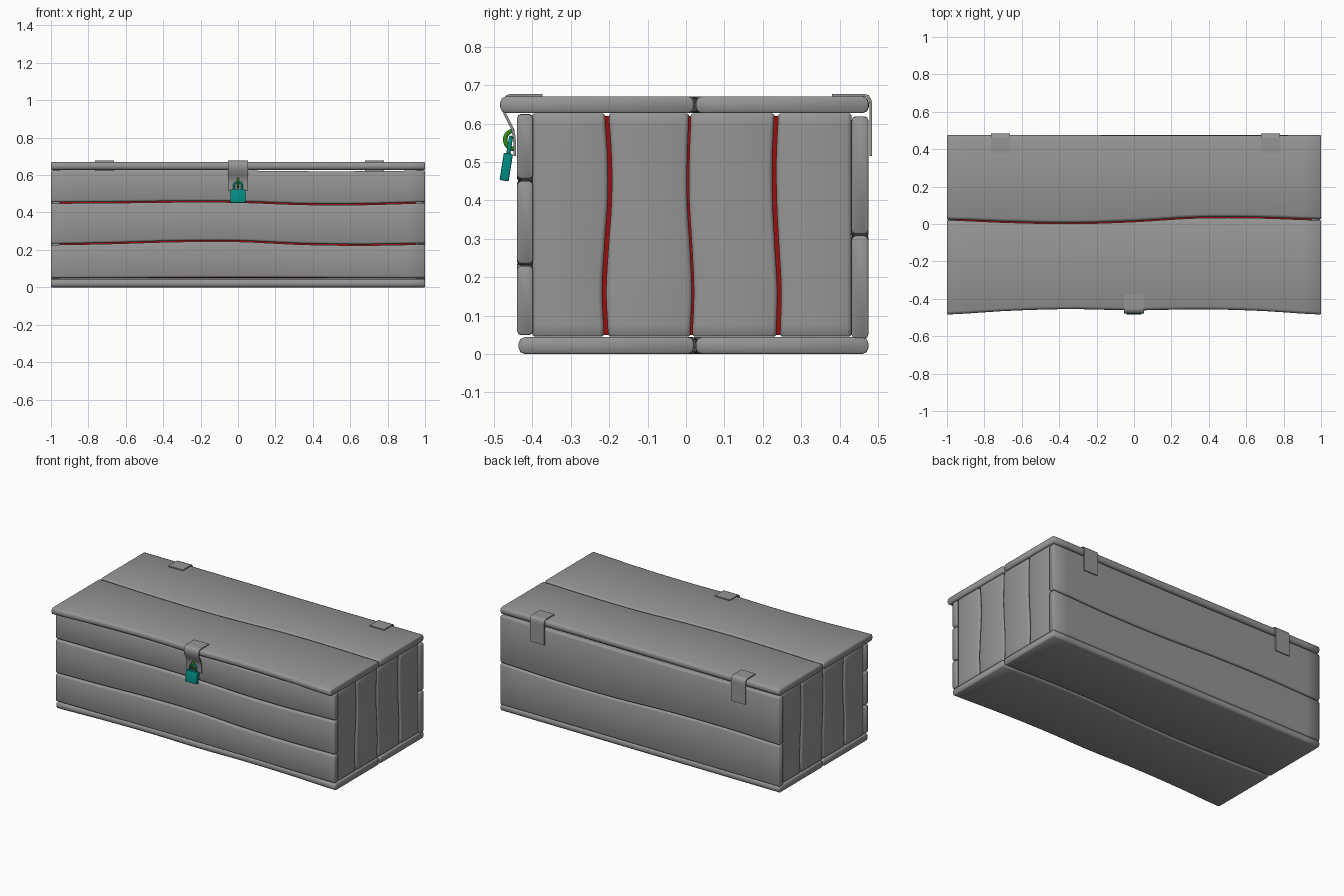
import bpy, bmesh, math
from mathutils import Vector, Matrix

if "Cube" in bpy.data.objects:
    bpy.data.objects.remove(bpy.data.objects["Cube"])


def colour(name, rgb):
    m = bpy.data.materials.new(name)
    m.diffuse_color = (*rgb, 1)
    m.use_nodes = True
    m.node_tree.nodes["Principled BSDF"].inputs["Base Color"].default_value = m.diffuse_color
    return m


GREY = colour("dark_grey", (0.3, 0.3, 0.3))
RED = colour("red_lining", (0.33, 0.004, 0.004))
TEAL = colour("teal_metal", (0.0, 0.26, 0.23))
GREEN = colour("green_metal", (0.03, 0.27, 0.01))


def smooth(ob, angle):
    bpy.ops.object.select_all(action='DESELECT')
    ob.select_set(True)
    bpy.context.view_layer.objects.active = ob
    bpy.ops.object.shade_smooth_by_angle(angle=math.radians(angle))


def finish(name, bm, mat=GREY, angle=60):
    bmesh.ops.recalc_face_normals(bm, faces=bm.faces)
    me = bpy.data.meshes.new(name)
    bm.to_mesh(me)
    bm.free()
    ob = bpy.data.objects.new(name, me)
    bpy.context.collection.objects.link(ob)
    me.materials.append(mat)
    smooth(ob, angle)
    return ob


def wave(ctrl, u):
    # smooth curve through evenly spaced values
    n = len(ctrl) - 1
    if n == 0:
        return ctrl[0]
    i = min(int(u * n), n - 1)
    f = u * n - i
    a, b, c, d = (ctrl[max(0, min(n, i + k))] for k in (-1, 0, 1, 2))
    return 0.5 * (2 * b + (c - a) * f + (2 * a - 5 * b + 4 * c - d) * f ** 2
                  + (3 * b - a - 3 * c + d) * f ** 3)


def plank(name, t0, t1, lo, hi, d0, d1, axes, r=0.011, steps=20, segs=2):
    # rounded section swept between two wavy edges, ends chamfered; axes = (length, width, depth)
    bm = bmesh.new()
    rings = []
    cham = 0.004
    e = cham / (t1 - t0)
    stations = [(0, cham), (e, 0)] + [(i / steps, 0) for i in range(1, steps)] + [(1 - e, 0), (1, cham)]
    for u, shrink in stations:
        a, b = wave(lo, u), wave(hi, u)
        rr = r - shrink
        ring = []
        for k, (s, d) in enumerate(((b - r, d1 - r), (a + r, d1 - r), (a + r, d0 + r), (b - r, d0 + r))):
            for j in range(segs + 1):
                ang = math.radians(90 * k + 90 / segs * j)
                co = Vector()
                co[axes[0]] = t0 + (t1 - t0) * u
                co[axes[1]] = s + rr * math.cos(ang)
                co[axes[2]] = d + rr * math.sin(ang)
                ring.append(bm.verts.new(co))
        rings.append(ring)
    for p, q in zip(rings, rings[1:]):
        for k in range(len(p)):
            m = (k + 1) % len(p)
            bm.faces.new((p[k], p[m], q[m], q[k]))
    bm.faces.new(rings[0])
    bm.faces.new(rings[-1])
    return finish(name, bm)


def shift(ctrl, v):
    return [c + v for c in ctrl]


# lid and base, two boards each
seam = [0.023, 0.01, 0.004, 0.014, 0.034, 0.034, 0.023]
lid_front = [-0.484, -0.464, -0.455, -0.462, -0.456, -0.464, -0.484]
flat = (0, 1, 2)
plank("lid_front_board", -1, 1, lid_front, shift(seam, -0.0025), 0.627, 0.671, flat, 0.016)
plank("lid_back_board", -1, 1, shift(seam, 0.0025), [0.476, 0.475, 0.473, 0.475], 0.627, 0.671, flat, 0.016)
base_front = [-0.436, -0.42, -0.413, -0.42, -0.414, -0.42, -0.436]
plank("base_front_board", -1, 1, base_front, shift(seam, -0.0025), 0, 0.044, flat, 0.016)
plank("base_back_board", -1, 1, shift(seam, 0.0025), [0.475], 0, 0.044, flat, 0.016)

# front wall, three boards
low = [0.230, 0.236, 0.246, 0.247, 0.232, 0.227, 0.232]
mid = [0.452, 0.454, 0.458, 0.457, 0.445, 0.444, 0.453]
edges = [[0.046, 0.048, 0.05, 0.048, 0.046], low, mid, [0.627, 0.628, 0.627, 0.623, 0.627]]
for i in range(3):
    plank(f"front_board_{i + 1}", -1, 1, shift(edges[i], 0.003), shift(edges[i + 1], -0.003),
          -0.44, -0.398, (0, 2, 1))

# back wall, two boards
back = [0.308, 0.316, 0.312, 0.298, 0.298, 0.31]
edges = [[0.038], back, [0.621, 0.617, 0.62]]
for i in range(2):
    plank(f"back_board_{i + 1}", -1, 1, shift(edges[i], 0.002), shift(edges[i + 1], -0.002),
          0.431, 0.475, (0, 2, 1))

# side walls, four upright boards each
edges = [[-0.402], [-0.208, -0.213, -0.207, -0.199, -0.199, -0.206],
         [0.014, 0.018, 0.013, 0.006, 0.006, 0.01],
         [0.24, 0.243, 0.237, 0.231, 0.23, 0.235], [0.432]]
gaps = [0.002, 0.005, 0.0025, 0.005, 0.001]
for side, (d0, d1) in (("right", (0.95, 0.994)), ("left", (-0.994, -0.95))):
    for i in range(4):
        plank(f"{side}_board_{i + 1}", 0.046, 0.626, shift(edges[i], gaps[i]),
              shift(edges[i + 1], -gaps[i + 1]), d0, d1, (2, 1, 0))

# red lining seen through the gaps
bm = bmesh.new()
bmesh.ops.create_cube(bm, size=1, matrix=Matrix.Translation((0, 0.0165, 0.335))
                      @ Matrix.Diagonal((1.898, 0.827, 0.57, 1)))
finish("inner_lining", bm, RED, 30)


# bent metal straps
def strap(name, profile, x0, x1):
    bm = bmesh.new()
    rows = [[bm.verts.new((x, y, z)) for x in (x0, x1)] for y, z in profile]
    for p, q in zip(rows, rows[1:]):
        bm.faces.new((p[0], p[1], q[1], q[0]))
    ob = finish(name, bm)
    mod = ob.modifiers.new("thickness", 'SOLIDIFY')
    mod.thickness = 0.007
    mod.offset = 0
    bpy.ops.object.modifier_apply(modifier=mod.name)
    smooth(ob, 50)
    return ob


hinge = [(0.38, 0.674), (0.456, 0.674), (0.462, 0.674), (0.474, 0.671), (0.48, 0.66), (0.481, 0.645),
         (0.481, 0.638), (0.481, 0.515)]
strap("left_hinge", hinge, -0.765, -0.662)
strap("right_hinge", hinge, 0.678, 0.781)
strap("front_latch", [(-0.373, 0.674), (-0.45, 0.674), (-0.456, 0.674), (-0.467, 0.67), (-0.474, 0.66),
                      (-0.476, 0.645), (-0.472, 0.626), (-0.462, 0.606), (-0.453, 0.588), (-0.448, 0.57),
                      (-0.446, 0.55), (-0.446, 0.515)], -0.053, 0.053)


# round metal bars
def bar(name, pts, radius, mat):
    cu = bpy.data.curves.new(name, 'CURVE')
    cu.dimensions = '3D'
    cu.bevel_depth = radius
    cu.bevel_resolution = 3
    cu.use_fill_caps = True
    sp = cu.splines.new('POLY')
    sp.points.add(len(pts) - 1)
    for p, co in zip(sp.points, pts):
        p.co = (*co, 1)
    sp.use_smooth = True
    cu.materials.append(mat)
    ob = bpy.data.objects.new(name, cu)
    bpy.context.collection.objects.link(ob)
    return ob


# staple on the latch
arc = [math.radians(90 + 15 * k) for k in range(13)]
bar("lock_staple", [(0, -0.447 + 0.024 * math.cos(a), 0.558 + 0.024 * math.sin(a)) for a in arc],
    0.006, GREEN)

# padlock hanging at a slight tilt
tilt = Matrix.Translation((0, -0.468, 0.487)) @ Matrix.Rotation(math.radians(-9), 4, 'X')
bm = bmesh.new()
bmesh.ops.create_cube(bm, size=1, matrix=Matrix.Diagonal((0.082, 0.024, 0.072, 1)))
bmesh.ops.bevel(bm, geom=bm.edges[:], offset=0.003, segments=2, affect='EDGES', profile=0.5)
body = finish("padlock_body", bm, TEAL, 30)
body.matrix_world = tilt
pts = [(0.022, 0, 0.03)] + [(0.022 * math.cos(a), 0, 0.055 + 0.022 * math.sin(a))
                            for a in (math.radians(15 * k) for k in range(13))] + [(-0.022, 0, 0.03)]
shackle = bar("padlock_shackle", pts, 0.0055, TEAL)
shackle.matrix_world = tilt
